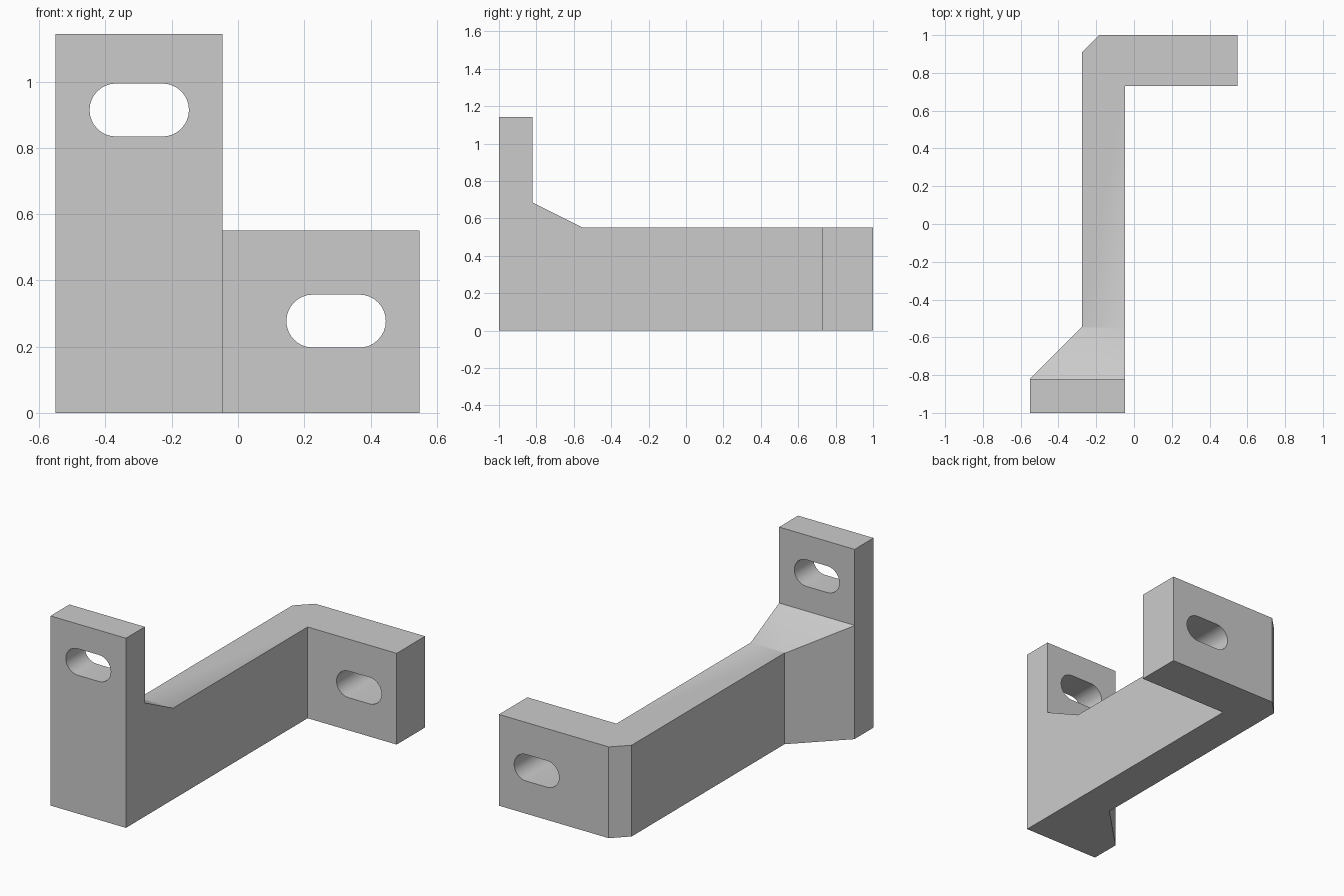
import bpy
import bmesh
import math
from mathutils import Vector

cube = bpy.data.objects.get("Cube")
if cube:
    bpy.data.objects.remove(cube, do_unlink=True)

grey = bpy.data.materials.new("plain grey")
grey.use_nodes = True
colour = (0.6, 0.6, 0.6, 1)
grey.diffuse_color = colour
grey.node_tree.nodes["Principled BSDF"].inputs["Base Color"].default_value = colour


def prism(name, points, direction):
    """Extrude a closed outline along a direction."""
    bm = bmesh.new()
    face = bm.faces.new([bm.verts.new(p) for p in points])
    grown = bmesh.ops.extrude_face_region(bm, geom=[face])["geom"]
    verts = [v for v in grown if isinstance(v, bmesh.types.BMVert)]
    bmesh.ops.translate(bm, verts=verts, vec=Vector(direction))
    bmesh.ops.recalc_face_normals(bm, faces=bm.faces)
    mesh = bpy.data.meshes.new(name)
    bm.to_mesh(mesh)
    bm.free()
    mesh.materials.append(grey)
    obj = bpy.data.objects.new(name, mesh)
    bpy.context.collection.objects.link(obj)
    return obj


def slot(name, x, z, y, depth, half_length=0.15, radius=0.08, steps=16):
    """Rounded slot cutter running along y."""
    points = []
    for side in (1, -1):
        for i in range(steps + 1):
            a = math.pi * (i / steps - 0.5)
            points.append((x + side * (half_length - radius + radius * math.cos(a)),
                           y, z + side * radius * math.sin(a)))
    return prism(name, points, (0, depth, 0))


# Bracket plan: front plate with gusset, long web, rear flange with chamfer
plan = [(-0.55, -1), (-0.047, -1), (-0.047, 0.73), (0.547, 0.73), (0.547, 1),
        (-0.185, 1), (-0.275, 0.91), (-0.275, -0.545), (-0.55, -0.818)]
bracket = prism("bracket", [(x, y, 0) for x, y in plan], (0, 0, 1.143))

# Side outline: tall front plate sloping down to the low web
side = [(-1.1, -0.1), (1.1, -0.1), (1.1, 0.55), (-0.55, 0.55),
        (-0.82, 0.685), (-0.82, 1.3), (-1.1, 1.3)]
side_outline = prism("side_outline", [(-1, y, z) for y, z in side], (2, 0, 0))

cutters = [(side_outline, 'INTERSECT'),
           (slot("front_slot", -0.298, 0.914, -1.1, 0.5), 'DIFFERENCE'),
           (slot("rear_slot", 0.296, 0.277, 0.6, 0.5), 'DIFFERENCE')]
bpy.ops.object.select_all(action='DESELECT')
bracket.select_set(True)
bpy.context.view_layer.objects.active = bracket
for cutter, operation in cutters:
    mod = bracket.modifiers.new(cutter.name, 'BOOLEAN')
    mod.object = cutter
    mod.operation = operation
    mod.solver = 'EXACT'
    bpy.ops.object.modifier_apply(modifier=mod.name)
    bpy.data.objects.remove(cutter, do_unlink=True)

# Smooth slot walls with crisp plate edges
bpy.ops.object.shade_smooth_by_angle(angle=math.radians(30))
